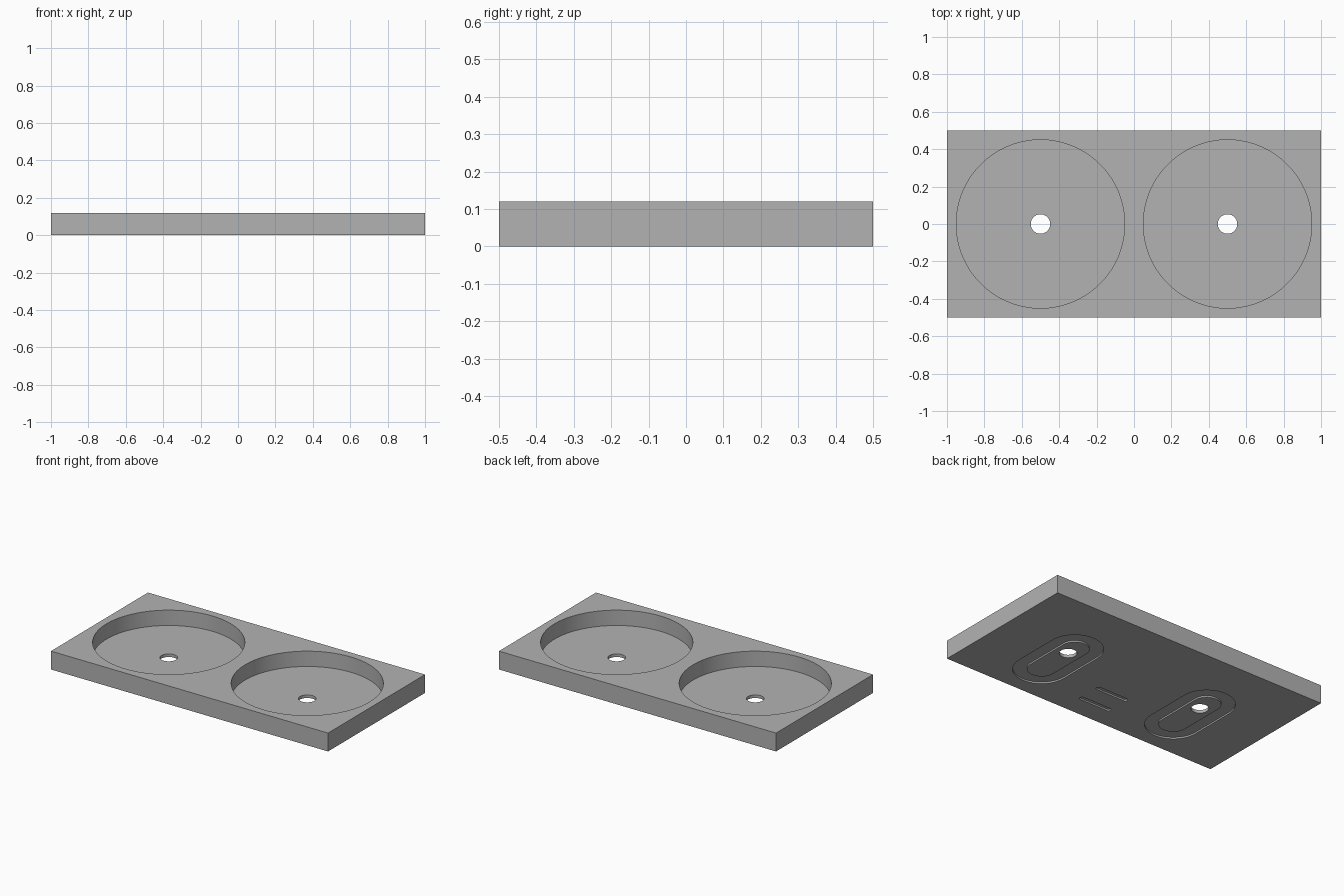
import bpy, bmesh, math

if "Cube" in bpy.data.objects:
    bpy.data.objects.remove(bpy.data.objects["Cube"])

grey = bpy.data.materials.new("stone_grey")
grey.diffuse_color = (0.45, 0.45, 0.45, 1)
grey.use_nodes = True
grey.node_tree.nodes["Principled BSDF"].inputs["Base Color"].default_value = grey.diffuse_color


def stadium(cx, cy, radius, half_x=0.0, half_y=0.0, n=96):
    """Outline of a circle stretched by half_x / half_y into a rounded slot."""
    pts = []
    for i in range(n):
        a = 2 * math.pi * (i + 0.5) / n
        c, s = math.cos(a), math.sin(a)
        pts.append((cx + radius * c + math.copysign(half_x, c),
                    cy + radius * s + math.copysign(half_y, s)))
    return pts


def prism(name, outer, z0, z1, inner=None):
    """Solid between two heights; with an inner outline it becomes a ring."""
    bm = bmesh.new()

    def ring(pts, z):
        return [bm.verts.new((x, y, z)) for x, y in pts]

    def skin(a, b):
        for i in range(len(a)):
            j = (i + 1) % len(a)
            bm.faces.new((a[i], a[j], b[j], b[i]))

    low, high = ring(outer, z0), ring(outer, z1)
    skin(low, high)
    if inner:
        low_in, high_in = ring(inner, z0), ring(inner, z1)
        skin(high, high_in)
        skin(high_in, low_in)
        skin(low_in, low)
    else:
        bm.faces.new(low)
        bm.faces.new(high)
    bmesh.ops.recalc_face_normals(bm, faces=bm.faces)
    mesh = bpy.data.meshes.new(name)
    bm.to_mesh(mesh)
    bm.free()
    obj = bpy.data.objects.new(name, mesh)
    bpy.context.collection.objects.link(obj)
    return obj


# Rectangular slab
tray = prism("tray", [(-1, -0.5), (1, -0.5), (1, 0.5), (-1, 0.5)], 0, 0.12)
tray.data.materials.append(grey)

cutters = []
for x in (-0.5, 0.5):
    # Round pocket in the top and its drain hole
    cutters.append(prism("pocket_cutter", stadium(x, 0, 0.45), 0.02, 0.2))
    cutters.append(prism("drain_cutter", stadium(x, 0, 0.052, n=48), -0.1, 0.06))
    # Oval ring groove underneath
    cutters.append(prism("groove_cutter", stadium(x, -0.09, 0.168, half_y=0.15),
                         -0.05, 0.01, stadium(x, -0.09, 0.086, half_y=0.15)))
# Two short slots underneath
for y in (-0.2, -0.35):
    cutters.append(prism("slot_cutter", stadium(0, y, 0.015, half_x=0.1, n=32),
                         -0.05, 0.01))

# Cut everything out of the slab
bpy.context.view_layer.objects.active = tray
tray.select_set(True)
for cutter in cutters:
    cutter.hide_render = True
    mod = tray.modifiers.new("cut", 'BOOLEAN')
    mod.operation = 'DIFFERENCE'
    mod.solver = 'EXACT'
    mod.object = cutter
    bpy.ops.object.modifier_apply(modifier=mod.name)
    bpy.data.objects.remove(cutter)

# Smooth round walls, sharp rims
bpy.ops.object.shade_smooth_by_angle(angle=math.radians(30))
